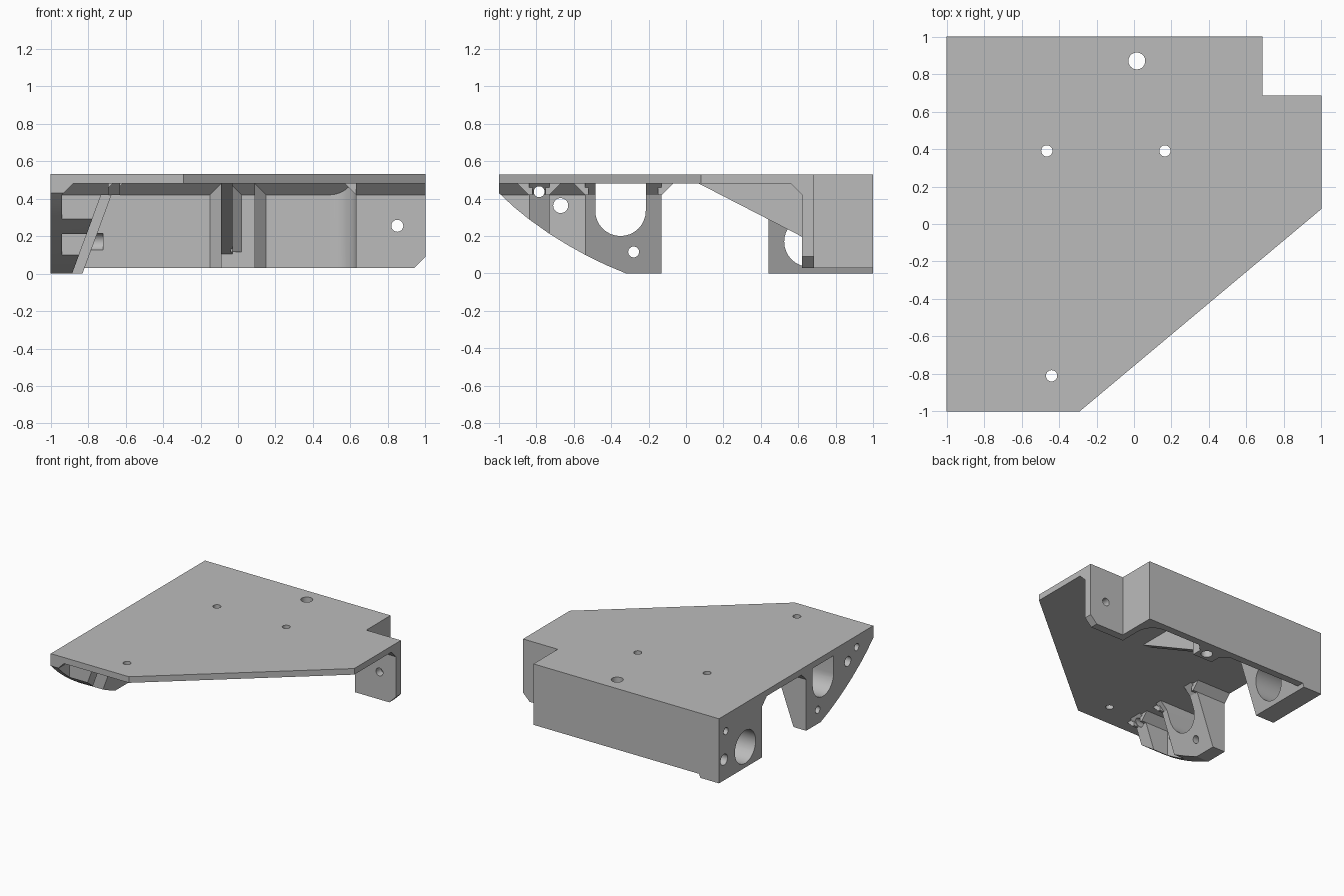
import bpy, bmesh, math
from mathutils import Vector

if "Cube" in bpy.data.objects:
    bpy.data.objects.remove(bpy.data.objects["Cube"])

grey = bpy.data.materials.new("plain_grey")
grey.diffuse_color = (0.5, 0.5, 0.5, 1)
grey.use_nodes = True
grey.node_tree.nodes["Principled BSDF"].inputs["Base Color"].default_value = grey.diffuse_color


def prism(name, axis, pts, lo, hi):
    """Extrude a 2D outline along an axis: x uses (y,z), y uses (x,z), z uses (x,y)."""
    place = {'x': lambda a, b, t: (t, a, b),
             'y': lambda a, b, t: (a, t, b),
             'z': lambda a, b, t: (a, b, t)}[axis]
    bm = bmesh.new()
    face = bm.faces.new([bm.verts.new(place(a, b, lo)) for a, b in pts])
    out = bmesh.ops.extrude_face_region(bm, geom=[face])
    moved = [v for v in out['geom'] if isinstance(v, bmesh.types.BMVert)]
    bmesh.ops.translate(bm, verts=moved, vec=Vector(place(0, 0, hi - lo)))
    bmesh.ops.recalc_face_normals(bm, faces=bm.faces)
    mesh = bpy.data.meshes.new(name)
    bm.to_mesh(mesh)
    bm.free()
    mesh.materials.append(grey)
    ob = bpy.data.objects.new(name, mesh)
    bpy.context.collection.objects.link(ob)
    return ob


def circle(a, b, r, n=32):
    return [(a + r * math.cos(2 * math.pi * i / n),
             b + r * math.sin(2 * math.pi * i / n)) for i in range(n)]


def combine(body, tool, op):
    mod = body.modifiers.new(op, 'BOOLEAN')
    mod.operation, mod.solver, mod.object = op, 'EXACT', tool
    bpy.context.view_layer.objects.active = body
    bpy.ops.object.modifier_apply(modifier=mod.name)
    bpy.data.objects.remove(tool, do_unlink=True)


T = 0.505   # parts run slightly into the plate
plate = prism("mounting_bracket", 'z', [(-1, 1), (.685, 1), (.685, .685), (1, .685),
              (1, .08), (-.29, -1), (-1, -1)], .48, .53)

# front side wall: thin web plus two thick tapered blocks
side = prism("side_wall", 'x', [(-1, 0), (-.13, 0), (-.13, T), (-1, T)], -1, -.94)


def taper(name, foot, y0, y1):
    top = foot + .155
    return prism(name, 'y', [(-1, 0), (foot, 0), (top, .42), (top + .06, .48),
                 (top + .06, T), (-1, T)], y0, y1)


combine(side, taper("side_block", -.885, -.54, -.13), 'UNION')
combine(side, taper("side_rib", -.885, -.84, -.73), 'UNION')
combine(side, prism("side_chamfer", 'y', [(-.95, .41), (-.94, .42), (-.88, .48),
        (-.88, T), (-.95, T)], -1, -.2), 'UNION')
# chamfers where the block sides meet the plate
for y, d in ((-.13, 1), (-.54, -1), (-.73, 1), (-.84, -1)):
    combine(side, prism("block_chamfer", 'x', [(y - .02 * d, .42), (y, .42),
            (y + .06 * d, .48), (y + .06 * d, T), (y - .02 * d, T)], -1, -.69), 'UNION')
# curved lower edge
curve = [(-1.1, .50), (-1, .43), (-.92, .355), (-.84, .29), (-.73, .212), (-.63, .15),
         (-.54, .10), (-.43, .046), (-.32, 0), (-.32, -.1), (-1.1, -.1)]
combine(side, prism("edge_cutter", 'x', curve, -1.1, -.5), 'DIFFERENCE')
slot = [(-.215, .48), (-.485, .48)] + [
    (-.35 + .135 * math.cos(a), .335 + .135 * math.sin(a))
    for a in [math.pi * (1 + i / 16) for i in range(17)]]
combine(side, prism("slot_cutter", 'x', slot, -1.1, -.5), 'DIFFERENCE')

# rear walls with chamfered roots
back = prism("back_wall", 'y', [(-1, .03), (.685, .03), (.685, T), (-1, T)], .94, 1)
parts = [
    prism("back_chamfer", 'x', [(.95, .41), (.94, .42), (.88, .48), (.88, T), (.95, T)],
          -1, .66),
    prism("notch_wall", 'y', [(.685, .03), (.63, .03), (.63, .42), (.57, .48),
          (.57, T), (.685, T)], .62, 1),
    prism("ear_wall", 'x', [(.685, .03), (.62, .03), (.62, .42), (.56, .48),
          (.56, T), (.685, T)], .63, 1),
    prism("corner_fillet", 'z', [(.65, .96), (.49, .96)] + [
          (.49 + .14 * math.sin(a), .80 + .14 * math.cos(a))
          for a in [math.pi / 2 * i / 10 for i in range(11)]] + [(.65, .80)], .03, T),
    # screw boss on the back wall, with the long sloping rib in front
    prism("screw_boss", 'z', [(-.15, .96), (-.15, .94), (-.09, .88), (-.09, .80),
          (.09, .80), (.09, .88), (.15, .94), (.15, .96)], .03, T),
    prism("sloping_rib", 'x', [(.03, T), (.07, .48), (.94, .032), (.95, T)], -.09, -.03),
    prism("rib_fillet", 'z', [(-.04, .81), (-.04, .75), (-.03, .75), (.02, .80),
          (.02, .81)], .115, T),
    prism("boss_chamfer", 'x', [(.81, .41), (.80, .42), (.74, .48), (.74, T), (.81, T)],
          -.03, .09),
    # rear tapered side block
    taper("rear_block", -.83, .44, 1),
    prism("rear_block_chamfer", 'x', [(.46, .42), (.44, .42), (.38, .48), (.38, T),
          (.46, T)], -1, -.63),
]
for p in parts:
    combine(back, p, 'UNION')

# lower outer corner of the ear
combine(back, prism("ear_corner", 'y', [(.94, .03), (.94, -.1), (1.1, -.1), (1.1, .09),
        (1, .09)], .5, .8), 'DIFFERENCE')

combine(plate, side, 'UNION')
combine(plate, back, 'UNION')

# drilled holes: axis, centre, radius, extent
for axis, a, b, r, lo, hi in (
        ('z', .015, .87, .045, -.1, .6), ('z', -.465, .39, .03, .3, .6),
        ('z', .165, .39, .03, .3, .6), ('z', -.44, -.81, .03, .3, .6),
        ('x', -.785, .437, .029, -1.1, -.55), ('x', -.67, .363, .04, -1.1, -.6),
        ('x', -.28, .115, .029, -1.1, -.6), ('x', .66, .17, .135, -1.1, -.55),
        ('x', .91, .395, .029, -1.1, -.7), ('x', .935, .17, .045, -1.1, -.72),
        ('y', .85, .255, .032, .5, .8)):
    combine(plate, prism("drill", axis, circle(a, b, r), lo, hi), 'DIFFERENCE')

# keep curved walls smooth and edges sharp
bpy.ops.object.select_all(action='DESELECT')
plate.select_set(True)
bpy.context.view_layer.objects.active = plate
bpy.ops.object.shade_smooth_by_angle(angle=math.radians(20))
